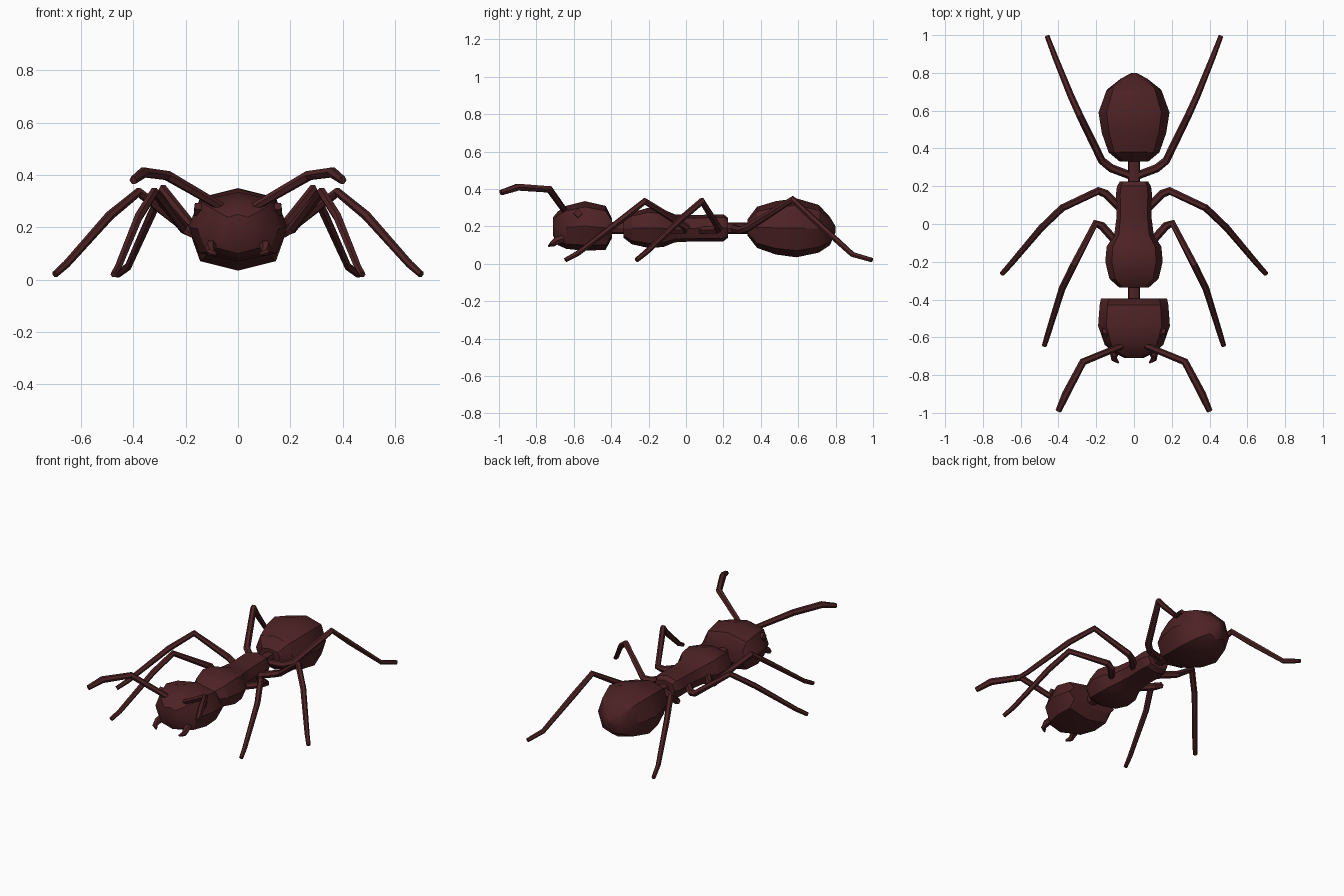
import bpy, bmesh, math
from mathutils import Vector

SHELL = bpy.data.materials.new("dark_red_brown")
SHELL.diffuse_color = (0.075, 0.016, 0.018, 1)


def skin(name, rings):
    """Bridge equal-sized rings of points into one closed shell."""
    bm = bmesh.new()
    loops = [[bm.verts.new(p) for p in ring] for ring in rings]
    n = len(loops[0])
    for a, b in zip(loops, loops[1:]):
        for i in range(n):
            j = (i + 1) % n
            bm.faces.new((a[i], a[j], b[j], b[i]))
    bm.faces.new(loops[0])
    bm.faces.new(loops[-1])
    bmesh.ops.recalc_face_normals(bm, faces=bm.faces)
    mesh = bpy.data.meshes.new(name)
    bm.to_mesh(mesh)
    bm.free()
    obj = bpy.data.objects.new(name, mesh)
    bpy.context.collection.objects.link(obj)
    mesh.materials.append(SHELL)
    bpy.ops.object.select_all(action='DESELECT')
    obj.select_set(True)
    bpy.context.view_layer.objects.active = obj
    bpy.ops.object.shade_smooth_by_angle(angle=math.radians(30))
    return obj


def body(name, stations):
    """Eight-sided body segment; stations are (y, half width, bottom, top)."""
    rings = []
    for y, w, lo, hi in stations:
        mid, h = (lo + hi) / 2, (hi - lo) / 2
        ring = []
        for k in range(8):
            a = k * math.pi / 4
            r = 1.09 if k % 2 else 1.0
            ring.append((w * r * math.cos(a), y, mid + h * r * math.sin(a)))
        rings.append(ring)
    return skin(name, rings)


def limb(name, points, radii, sides=6):
    """Jointed tube along points, built on both sides of the body."""
    for label, sx in (("right", 1), ("left", -1)):
        pts = [Vector((x * sx, y, z)) for x, y, z in points]
        rings = []
        for i, p in enumerate(pts):
            before = (p - pts[i - 1]).normalized() if i else None
            after = (pts[i + 1] - p).normalized() if i < len(pts) - 1 else None
            t = ((before or after) + (after or before)).normalized()
            u = t.cross(Vector((0, 0, 1))).normalized()
            v = u.cross(t)
            rings.append([p + radii[i] * (math.cos(a) * u + math.sin(a) * v)
                          for a in (2 * math.pi * k / sides for k in range(sides))])
        skin(f"{name}_{label}", rings)


# Body segments
body("head", [(-0.71, 0.05, 0.15, 0.25), (-0.685, 0.10, 0.10, 0.28),
              (-0.64, 0.155, 0.08, 0.31), (-0.54, 0.19, 0.07, 0.335),
              (-0.43, 0.182, 0.075, 0.31), (-0.395, 0.175, 0.14, 0.24)])
body("neck", [(-0.41, 0.033, 0.16, 0.225), (-0.31, 0.033, 0.16, 0.225)])
body("thorax", [(-0.335, 0.08, 0.14, 0.24), (-0.29, 0.13, 0.105, 0.275),
                (-0.20, 0.152, 0.085, 0.30), (-0.12, 0.145, 0.09, 0.29),
                (-0.06, 0.105, 0.115, 0.265), (0.04, 0.092, 0.12, 0.26),
                (0.16, 0.095, 0.12, 0.265), (0.20, 0.09, 0.12, 0.265),
                (0.225, 0.075, 0.14, 0.245)])
body("waist", [(0.20, 0.033, 0.16, 0.22), (0.36, 0.033, 0.16, 0.22)])
body("abdomen", [(0.33, 0.075, 0.15, 0.24), (0.38, 0.135, 0.085, 0.305),
                 (0.48, 0.17, 0.05, 0.335), (0.59, 0.188, 0.035, 0.35),
                 (0.71, 0.145, 0.06, 0.315), (0.77, 0.07, 0.10, 0.25),
                 (0.80, 0.012, 0.17, 0.20)])

# Three pairs of legs
LEG = [0.022, 0.022, 0.021, 0.019, 0.018, 0.015, 0.013]
limb("front_leg", [(0.08, -0.11, 0.18), (0.17, -0.01, 0.18), (0.205, 0.002, 0.195),
                   (0.32, -0.22, 0.335), (0.38, -0.34, 0.24),
                   (0.455, -0.58, 0.055), (0.475, -0.645, 0.02)], LEG)
limb("middle_leg", [(0.05, 0.06, 0.18), (0.15, 0.16, 0.18), (0.19, 0.175, 0.19),
                    (0.38, 0.085, 0.335), (0.49, -0.02, 0.245),
                    (0.655, -0.215, 0.06), (0.70, -0.265, 0.02)], LEG)
limb("back_leg", [(0.0, 0.25, 0.19), (0.12, 0.295, 0.18), (0.17, 0.335, 0.195),
                  (0.285, 0.57, 0.345), (0.335, 0.68, 0.24),
                  (0.42, 0.89, 0.05), (0.46, 0.995, 0.02)], LEG)

# Antennae and hooked jaws
limb("antenna", [(0.04, -0.635, 0.265), (0.27, -0.73, 0.398),
                 (0.36, -0.90, 0.41), (0.40, -0.99, 0.38)],
     [0.017, 0.02, 0.021, 0.016])
limb("jaw", [(0.095, -0.64, 0.14), (0.105, -0.69, 0.125),
             (0.105, -0.715, 0.105), (0.082, -0.735, 0.095)],
     [0.022, 0.022, 0.016, 0.005])

# Small raised eyes
limb("eye", [(0.12, -0.575, 0.265), (0.167, -0.577, 0.27)], [0.027, 0.024], sides=4)
